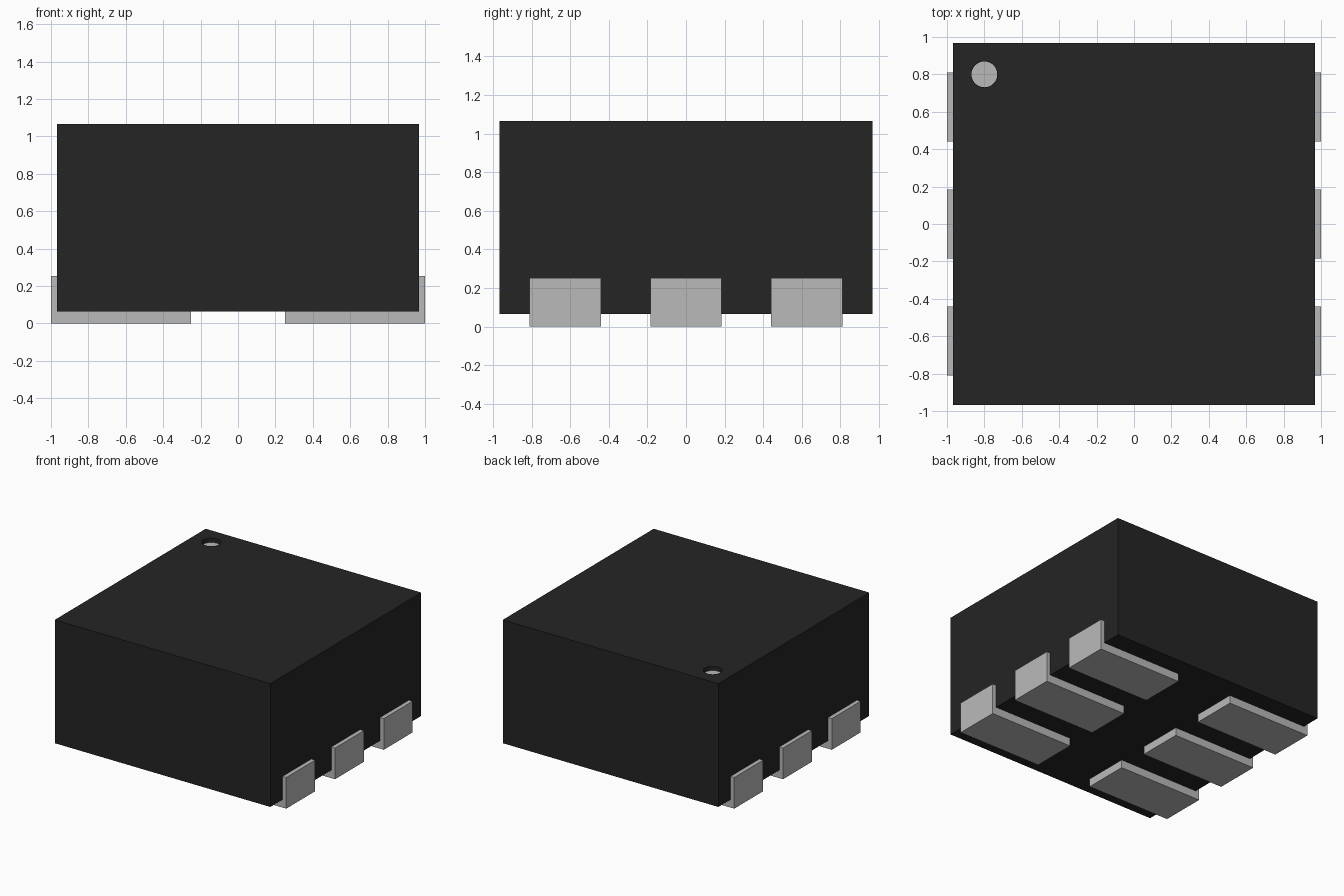
import bpy
import bmesh

cube = bpy.data.objects.get("Cube")
if cube:
    bpy.data.objects.remove(cube, do_unlink=True)

BODY_HALF = 0.967            # half width and depth of the package
BOTTOM, TOP = 0.065, 1.065   # package underside and top
MARK = (-0.8, 0.8)           # centre of the corner marker
MARK_R, MARK_DEPTH = 0.07, 0.036


def make_material(name, value):
    mat = bpy.data.materials.new(name)
    mat.use_nodes = True
    color = (value, value, value, 1.0)
    mat.diffuse_color = color
    bsdf = next(n for n in mat.node_tree.nodes if n.type == 'BSDF_PRINCIPLED')
    bsdf.inputs["Base Color"].default_value = color
    bsdf.inputs["Roughness"].default_value = 0.6
    return mat


def make_object(name, bm, mat):
    bmesh.ops.recalc_face_normals(bm, faces=bm.faces)
    mesh = bpy.data.meshes.new(name)
    bm.to_mesh(mesh)
    bm.free()
    mesh.materials.append(mat)
    obj = bpy.data.objects.new(name, mesh)
    bpy.context.collection.objects.link(obj)
    return obj


def extrude_profile(name, points, vector, mat):
    """Closed prism from a planar outline."""
    bm = bmesh.new()
    face = bm.faces.new([bm.verts.new(p) for p in points])
    result = bmesh.ops.extrude_face_region(bm, geom=[face], use_keep_orig=True)
    moved = [g for g in result["geom"] if isinstance(g, bmesh.types.BMVert)]
    bmesh.ops.translate(bm, verts=moved, vec=vector)
    return make_object(name, bm, mat)


def cylinder(name, radius, z0, z1, mat):
    bm = bmesh.new()
    bmesh.ops.create_cone(bm, cap_ends=True, segments=32,
                          radius1=radius, radius2=radius, depth=z1 - z0)
    bmesh.ops.translate(bm, verts=bm.verts, vec=(*MARK, (z0 + z1) / 2))
    return make_object(name, bm, mat)


black = make_material("black_plastic", 0.0178)
silver = make_material("silver_metal", 0.49)

# Package block with a shallow round recess in one top corner
h = BODY_HALF
body = extrude_profile("body", [(-h, -h, BOTTOM), (h, -h, BOTTOM), (h, h, BOTTOM), (-h, h, BOTTOM)],
                       (0, 0, TOP - BOTTOM), black)
cutter = cylinder("recess_cutter", MARK_R, TOP - MARK_DEPTH, TOP + 0.1, black)
cutter.hide_render = True
recess = body.modifiers.new("recess", 'BOOLEAN')
recess.operation = 'DIFFERENCE'
recess.solver = 'EXACT'
recess.object = cutter
bpy.context.view_layer.objects.active = body
bpy.ops.object.modifier_apply(modifier=recess.name)
bpy.data.objects.remove(cutter, do_unlink=True)

# Silver disc on the recess floor
cylinder("corner_marker", MARK_R - 0.001, TOP - MARK_DEPTH - 0.002, TOP - MARK_DEPTH + 0.002, silver)

# L-shaped terminals: a pad underneath and a tab up the side, three per side
terminal = [(0.25, 0), (1.0, 0), (1.0, 0.253), (h, 0.253), (h, BOTTOM), (0.25, BOTTOM)]
WIDTH = 0.37
for side, sign in (("left", 1), ("right", -1)):
    for row, y in (("front", -0.625), ("middle", 0.0), ("back", 0.625)):
        points = [(sign * x, y - WIDTH / 2, z) for x, z in terminal]
        extrude_profile(f"terminal_{side}_{row}", points, (0, WIDTH, 0), silver)
